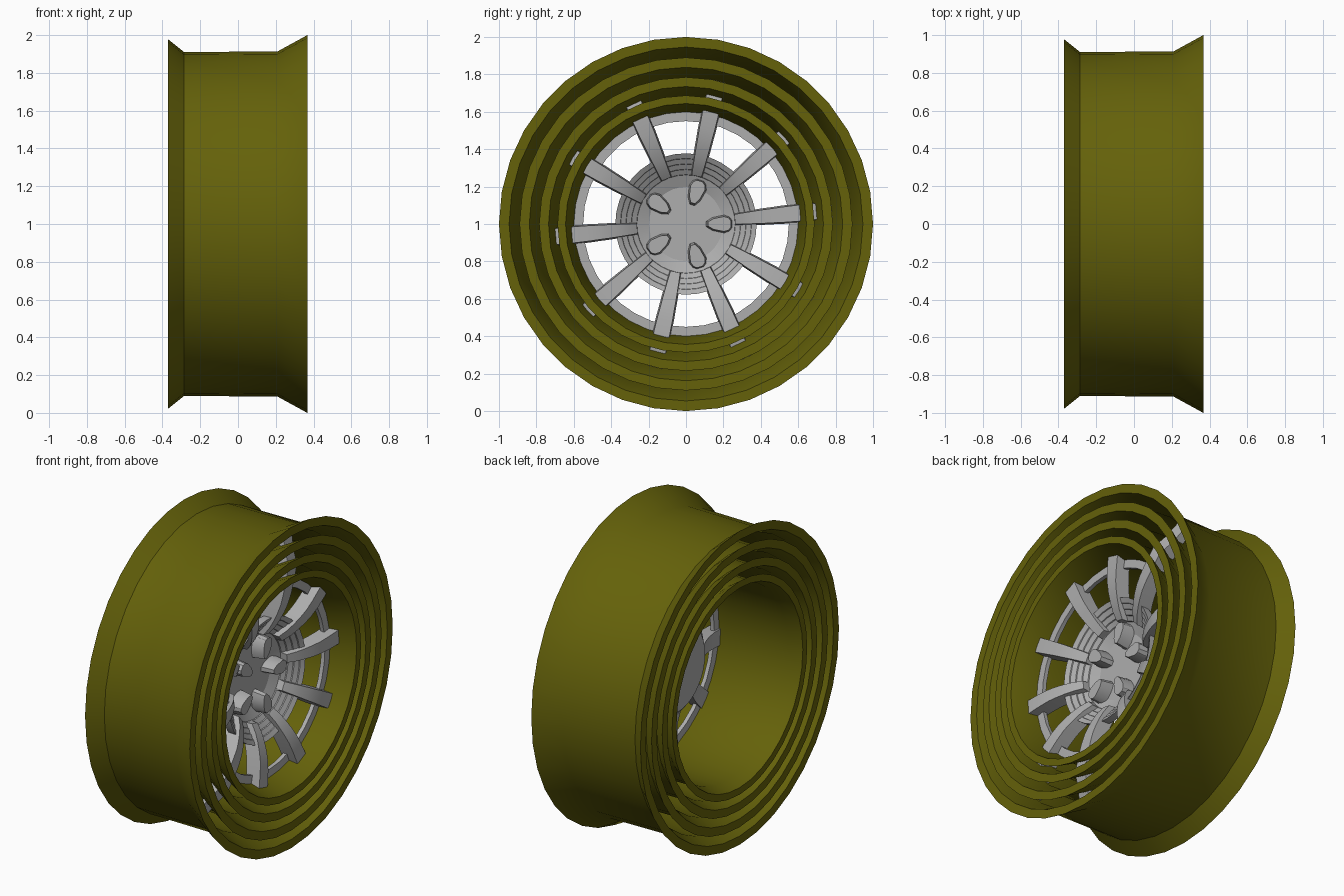
import bpy, bmesh, math
from mathutils import Vector

if "Cube" in bpy.data.objects:
    bpy.data.objects.remove(bpy.data.objects["Cube"])

SEG = 36


def material(name, color):
    m = bpy.data.materials.new(name)
    m.diffuse_color = (*color, 1)
    m.use_nodes = True
    m.node_tree.nodes["Principled BSDF"].inputs["Base Color"].default_value = m.diffuse_color
    return m


olive = material("olive_paint", (0.128, 0.12, 0.003))
grey = material("grey_metal", (0.42, 0.42, 0.42))


def finish(name, bm, mat, angle=30):
    bmesh.ops.recalc_face_normals(bm, faces=bm.faces)
    me = bpy.data.meshes.new(name)
    bm.to_mesh(me)
    bm.free()
    ob = bpy.data.objects.new(name, me)
    bpy.context.collection.objects.link(ob)
    ob.location = (0, 0, 1)
    me.materials.append(mat)
    bpy.ops.object.select_all(action='DESELECT')
    ob.select_set(True)
    bpy.context.view_layer.objects.active = ob
    bpy.ops.object.shade_smooth_by_angle(angle=math.radians(angle))
    return ob


def revolve(name, profile, mat, angle=30):
    """Turn a closed (x, radius) profile around the x axis."""
    bm = bmesh.new()
    vs = [bm.verts.new((x, 0, r)) for x, r in profile]
    n = len(vs)
    es = [bm.edges.new((vs[i], vs[(i + 1) % n])) for i in range(n)]
    bmesh.ops.spin(bm, geom=vs + es, cent=(0, 0, 0), axis=(1, 0, 0),
                   angle=2 * math.pi, steps=SEG, use_merge=True)
    bmesh.ops.remove_doubles(bm, verts=bm.verts, dist=1e-5)
    return finish(name, bm, mat, angle)


def placed(a, x, r, t):
    """Point at axial x, radial r and sideways t for a part at angle a."""
    return Vector((x, r * math.cos(a) - t * math.sin(a), r * math.sin(a) + t * math.cos(a)))


# Nested rim shells: barrel with wide flared lips at both ends
for i, (R, lip) in enumerate([(1.0, .054), (.89, .052), (.785, .05), (.687, .043)]):
    f = .09 if i < 3 else .08
    inner = R - (.114 if i < 2 else .104 if i == 2 else .089)
    revolve(f"rim_shell_{i + 1}", [
        (-.37, R - .022), (-.285, R - f), (.21, R - f + .004), (.367, R),
        (.367, R - lip), (.21, inner), (-.285, inner), (-.37, R - .022 - lip)], olive)

# Thin ring joining the spokes
revolve("spoke_ring", [(.19, .55), (.19, .602), (.215, .602), (.215, .55)], grey)

# Dished hub: sloped stepped bands, a conical bowl and a flat centre
hub = []
for i in range(4):
    x, r = .20 - .022 * i, .378 - .029 * i
    hub += [(x, r), (x - .016, r - .027)]
hub += [(.112, .262), (.085, .198), (.085, 0), (.05, 0), (.05, .26), (.15, .378)]
revolve("hub", hub, grey, 18)

# Ten curved spokes running out through the shells: (radius, back x, front x, half width)
spoke = [(.262, .09, .155, .026), (.31, .105, .19, .030), (.36, .125, .215, .033),
         (.41, .145, .235, .036), (.46, .16, .25, .038), (.52, .172, .26, .041),
         (.60, .18, .267, .043), (.70, .175, .272, .043), (.78, .17, .235, .043),
         (.905, .16, .20, .043)]
for k in range(10):
    a = math.radians(5.5 + 36 * k)
    bm = bmesh.new()
    loops = [[bm.verts.new(placed(a, x, r, t)) for x, t in
              ((b, -w - .008), (f, -w), (f, w), (b, w + .008))] for r, b, f, w in spoke]
    for p, q in zip(loops, loops[1:]):
        for j in range(4):
            bm.faces.new((p[j], p[(j + 1) % 4], q[(j + 1) % 4], q[j]))
    bm.faces.new(loops[0])
    bm.faces.new(loops[-1])
    finish(f"spoke_{k + 1}", bm, grey)

# Five long lug blocks, pointed towards the middle: (radius, half width)
outline = [(.105, .014), (.14, .036), (.205, .05), (.235, .04), (.25, .02)]
outline += [(r, -t) for r, t in reversed(outline)]
for k in range(5):
    a = math.radians(72 * k)
    bm = bmesh.new()
    base = [bm.verts.new(placed(a, .07, r, t)) for r, t in outline]
    top = [bm.verts.new(placed(a, .165, .19 + (r - .19) * .85, t * .8)) for r, t in outline]
    n = len(base)
    for j in range(n):
        bm.faces.new((base[j], base[(j + 1) % n], top[(j + 1) % n], top[j]))
    bm.faces.new(base)
    bm.faces.new(top)
    finish(f"lug_{k + 1}", bm, grey)
